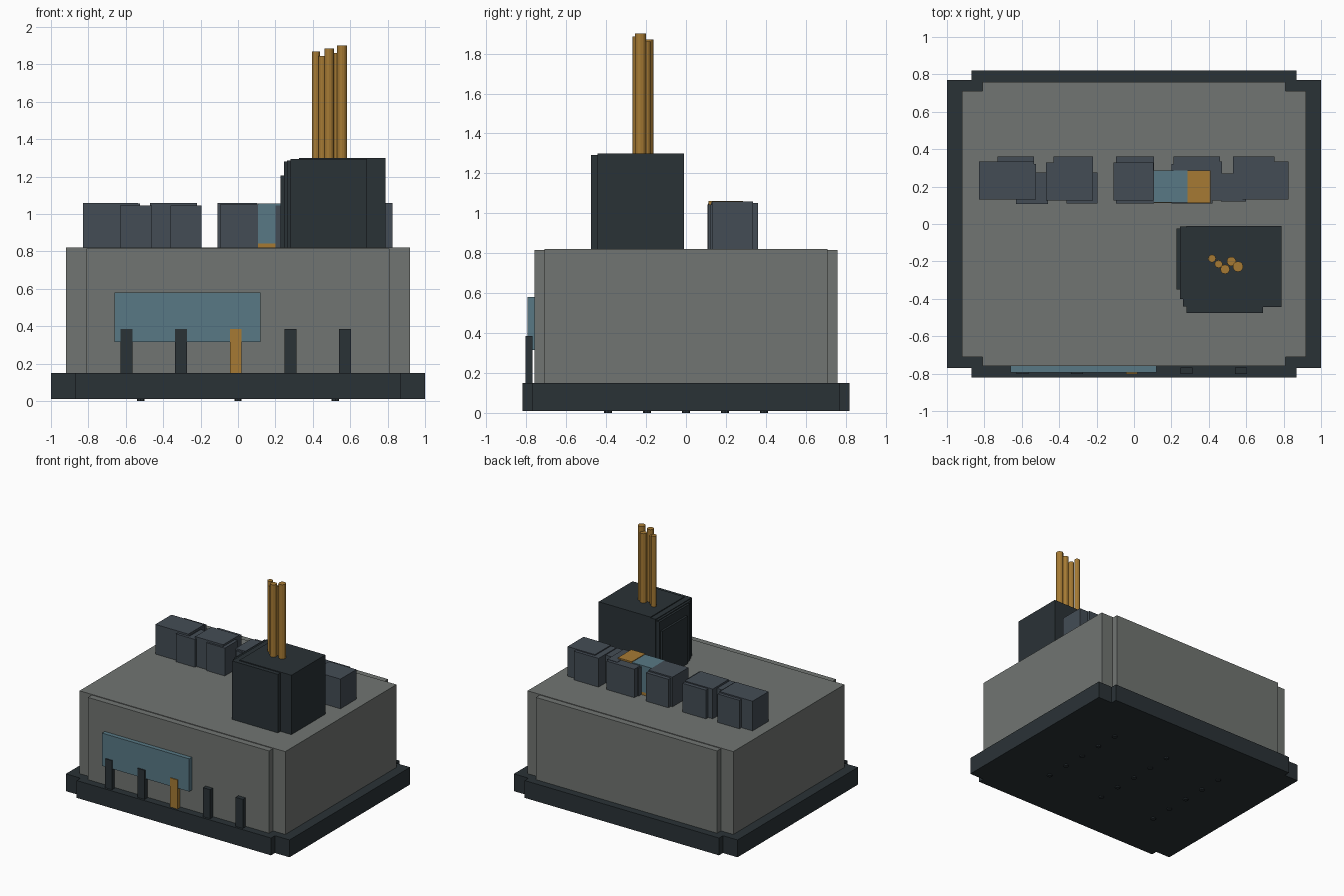
import bpy, bmesh

if "Cube" in bpy.data.objects:
    bpy.data.objects.remove(bpy.data.objects["Cube"])


def material(name, rgb):
    m = bpy.data.materials.new(name)
    m.diffuse_color = (*rgb, 1)
    m.use_nodes = True
    m.node_tree.nodes["Principled BSDF"].inputs["Base Color"].default_value = m.diffuse_color
    return m


DARK = material("dark_metal", (0.023, 0.032, 0.037))
SLATE = material("slate", (0.057, 0.073, 0.091))
STONE = material("stone", (0.165, 0.178, 0.168))
BLUE = material("blue_glass", (0.098, 0.19, 0.235))
OCHRE = material("ochre", (0.38, 0.195, 0.034))


def finish(name, bm, mat):
    bmesh.ops.recalc_face_normals(bm, faces=bm.faces)
    mesh = bpy.data.meshes.new(name)
    bm.to_mesh(mesh)
    bm.free()
    mesh.materials.append(mat)
    obj = bpy.data.objects.new(name, mesh)
    bpy.context.collection.objects.link(obj)
    return obj


def box(name, mat, x0, x1, y0, y1, z0, z1):
    bm = bmesh.new()
    bmesh.ops.create_cube(bm, size=1)
    for v in bm.verts:
        v.co = (x1 if v.co.x > 0 else x0,
                y1 if v.co.y > 0 else y0,
                z1 if v.co.z > 0 else z0)
    return finish(name, bm, mat)


def rod(name, mat, x, y, r, z0, z1, sides):
    bm = bmesh.new()
    bmesh.ops.create_cone(bm, cap_ends=True, segments=sides,
                          radius1=r, radius2=r, depth=z1 - z0)
    bmesh.ops.translate(bm, verts=bm.verts, vec=(x, y, (z0 + z1) / 2))
    return finish(name, bm, mat)


def notched_slab(name, mat, outer, inner, z0, z1):
    # rectangle with a small square notch cut from each corner
    (X, Y), (x, y) = outer, inner
    pts = [(X, -y), (X, y), (x, y), (x, Y), (-x, Y), (-x, y),
           (-X, y), (-X, -y), (-x, -y), (-x, -Y), (x, -Y), (x, -y)]
    bm = bmesh.new()
    face = bm.faces.new([bm.verts.new((px, py, z0)) for px, py in pts])
    ext = bmesh.ops.extrude_face_region(bm, geom=[face], use_keep_orig=True)
    top = [g for g in ext["geom"] if isinstance(g, bmesh.types.BMVert)]
    bmesh.ops.translate(bm, verts=top, vec=(0, 0, z1 - z0))
    return finish(name, bm, mat)


# Plinth and its small feet
notched_slab("plinth", DARK, (1.0, 0.82), (0.87, 0.77), 0.01, 0.15)
for x in (-0.52, 0, 0.52):
    for i in range(5):
        rod("foot", DARK, x, -0.39 + 0.195 * i, 0.02, 0, 0.02, 8)

# Main body: long block plus slightly lower front/back facing
box("body_core", STONE, -0.92, 0.92, -0.71, 0.71, 0.1, 0.82)
box("body_facing", STONE, -0.81, 0.81, -0.76, 0.76, 0.1, 0.815)

# Front window and posts
box("front_window", BLUE, -0.66, 0.12, -0.795, -0.755, 0.315, 0.58)
for i in range(5):
    x = -0.597 + 0.2925 * i
    box("front_post", OCHRE if i == 2 else DARK,
        x - 0.032, x + 0.032, -0.803, -0.768, 0.14, 0.385)

# Tower: main block with overlapping stepped slabs on its left and front
for name, b in {
    "tower_main": (0.325, 0.788, -0.443, -0.01, 1.30),
    "tower_front_step": (0.28, 0.69, -0.475, -0.012, 1.293),
    "tower_step_2": (0.262, 0.6, -0.44, -0.018, 1.287),
    "tower_step_3": (0.245, 0.55, -0.40, -0.014, 1.28),
    "tower_step_4": (0.228, 0.5, -0.35, -0.025, 1.205),
}.items():
    box(name, DARK, *b[:4], 0.81, b[4])

# Bundle of pipes on the tower
for x, y, r, top in ((0.417, -0.185, 0.021, 1.87), (0.452, -0.214, 0.021, 1.845),
                     (0.487, -0.242, 0.025, 1.885), (0.521, -0.20, 0.025, 1.86),
                     (0.556, -0.228, 0.028, 1.90)):
    rod("pipe", OCHRE, x, y, r, 1.28, top, 12)

# Row of rooftop units: overlapping blocks (x0, x1, y0, y1, top)
units = [
    (-0.83, -0.535, 0.13, 0.335, 1.06), (-0.73, -0.535, 0.14, 0.36, 1.05),
    (-0.63, -0.46, 0.108, 0.275, 1.045), (-0.6, -0.525, 0.13, 0.32, 1.055),
    (-0.47, -0.22, 0.125, 0.33, 1.06), (-0.43, -0.22, 0.14, 0.36, 1.052),
    (-0.36, -0.195, 0.11, 0.275, 1.045),
    (-0.11, 0.105, 0.125, 0.33, 1.06), (-0.095, 0.107, 0.11, 0.36, 1.05),
    (0.21, 0.46, 0.14, 0.36, 1.05), (0.2, 0.42, 0.11, 0.32, 1.045),
    (0.38, 0.47, 0.125, 0.335, 1.053),
    (0.53, 0.75, 0.13, 0.36, 1.052), (0.465, 0.6, 0.12, 0.27, 1.045),
    (0.58, 0.825, 0.13, 0.335, 1.06),
]
for x0, x1, y0, y1, top in units:
    box("rooftop_unit", SLATE, x0, x1, y0, y1, 0.81, top)

# Coloured units within the row
box("blue_unit", BLUE, 0.108, 0.285, 0.115, 0.285, 0.84, 1.057)
box("ochre_sill", OCHRE, 0.108, 0.285, 0.113, 0.285, 0.81, 0.843)
box("ochre_unit", OCHRE, 0.285, 0.41, 0.113, 0.285, 0.81, 1.062)
